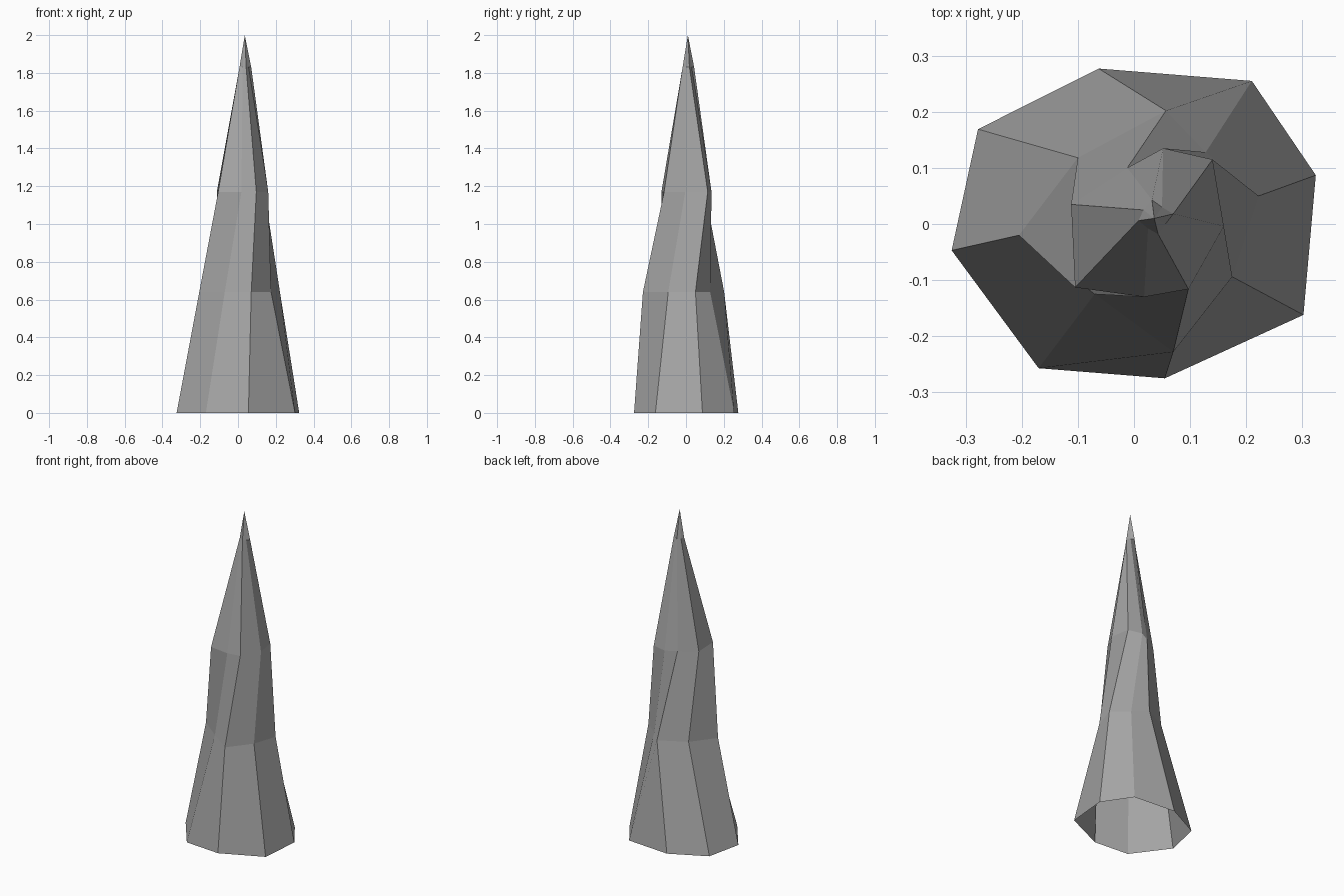
import bpy

if "Cube" in bpy.data.objects:
    bpy.data.objects.remove(bpy.data.objects["Cube"], do_unlink=True)

# Plain grey stone
stone = bpy.data.materials.new("grey_stone")
stone.use_nodes = True
grey = (0.38, 0.38, 0.38, 1)
stone.diffuse_color = grey
stone.node_tree.nodes["Principled BSDF"].inputs["Base Color"].default_value = grey

# Eight-sided cross-sections, each slightly twisted: (height, outline)
sections = [
    (0, [(-.325, -.047), (-.17, -.257), (.055, -.275), (.302, -.162),
         (.324, .087), (.21, .255), (-.063, .277), (-.278, .169)]),
    (.64, [(-.205, -.02), (-.07, -.125), (.07, -.228), (.175, -.094),
           (.222, .05), (.128, .128), (.057, .202), (-.1, .118)]),
    (1.17, [(-.105, -.113), (.018, -.13), (.097, -.116), (.16, -.004),
            (.14, .115), (.052, .135), (-.012, .1), (-.112, .035)]),
    (1.83, [(.008, .006), (.025, -.008), (.043, -.018), (.056, 0),
            (.07, .018), (.05, .03), (.032, .043), (.017, .025)]),
]
tip = (.036, .01, 2)

verts = [(x, y, z) for z, ring in sections for x, y in ring] + [tip]
sides = 8
faces = []
for level in range(len(sections) - 1):
    for i in range(sides):
        a, b = level * sides + i, level * sides + (i + 1) % sides
        faces.append((a, b, b + sides, a + sides))

# Pointed cap; the base stays open
top = (len(sections) - 1) * sides
faces += [(top + i, top + (i + 1) % sides, len(verts) - 1) for i in range(sides)]

mesh = bpy.data.meshes.new("rock_spike")
mesh.from_pydata(verts, [], faces)
mesh.materials.append(stone)
mesh.update()
spike = bpy.data.objects.new("rock_spike", mesh)
bpy.context.collection.objects.link(spike)
